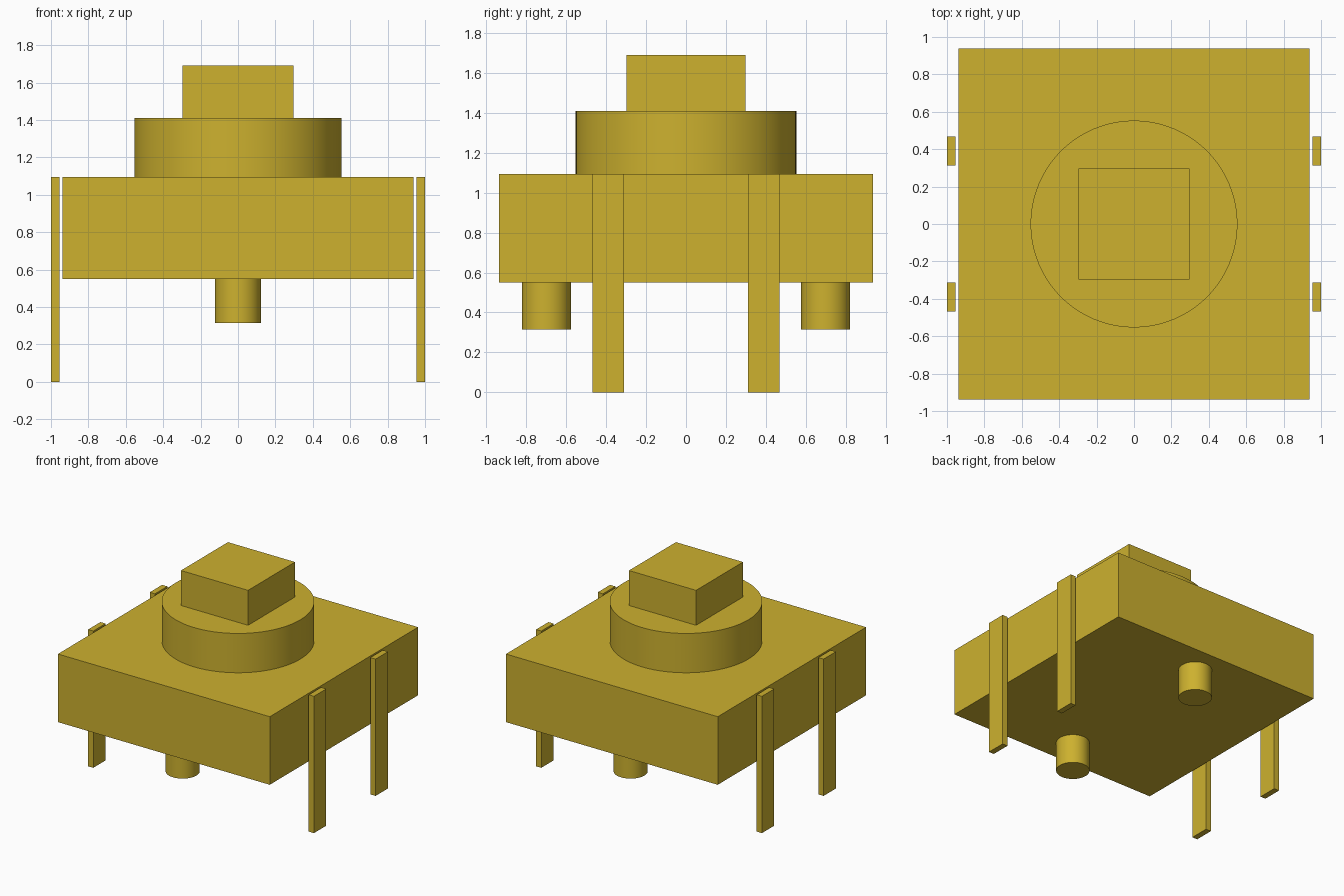
import bpy
import math

if "Cube" in bpy.data.objects:
    bpy.data.objects.remove(bpy.data.objects["Cube"])

mat = bpy.data.materials.new("mustard_gold")
mat.diffuse_color = (0.61, 0.44, 0.028, 1)
mat.use_nodes = True
mat.node_tree.nodes["Principled BSDF"].inputs["Base Color"].default_value = mat.diffuse_color


def box(name, center_xy, size_xy, z0, z1):
    bpy.ops.mesh.primitive_cube_add(size=1, location=(*center_xy, (z0 + z1) / 2))
    ob = bpy.context.object
    ob.name = name
    ob.scale = (*size_xy, z1 - z0)
    bpy.ops.object.transform_apply(location=False, rotation=False, scale=True)
    ob.data.materials.append(mat)


def cylinder(name, center_xy, radius, z0, z1, sides):
    bpy.ops.mesh.primitive_cylinder_add(vertices=sides, radius=radius, depth=z1 - z0,
                                        location=(*center_xy, (z0 + z1) / 2))
    ob = bpy.context.object
    ob.name = name
    ob.data.materials.append(mat)
    bpy.ops.object.shade_smooth_by_angle(angle=math.radians(30))


# Housing, round collar and square plunger
box("housing", (0, 0), (1.876, 1.876), 0.55, 1.095)
cylinder("collar", (0, 0), 0.553, 1.095, 1.41, 96)
box("plunger", (0, 0), (0.594, 0.594), 1.41, 1.69)

# Locating pegs under the housing, front and back
for side, sy in (("front", -1), ("back", 1)):
    cylinder(f"peg_{side}", (0, sy * 0.70), 0.123, 0.315, 0.55, 48)

# Four flat terminal legs, standing just clear of the housing
for x_name, sx in (("left", -1), ("right", 1)):
    for y_name, sy in (("front", -1), ("back", 1)):
        box(f"leg_{y_name}_{x_name}", (sx * 0.977, sy * 0.39), (0.046, 0.156), 0, 1.095)
